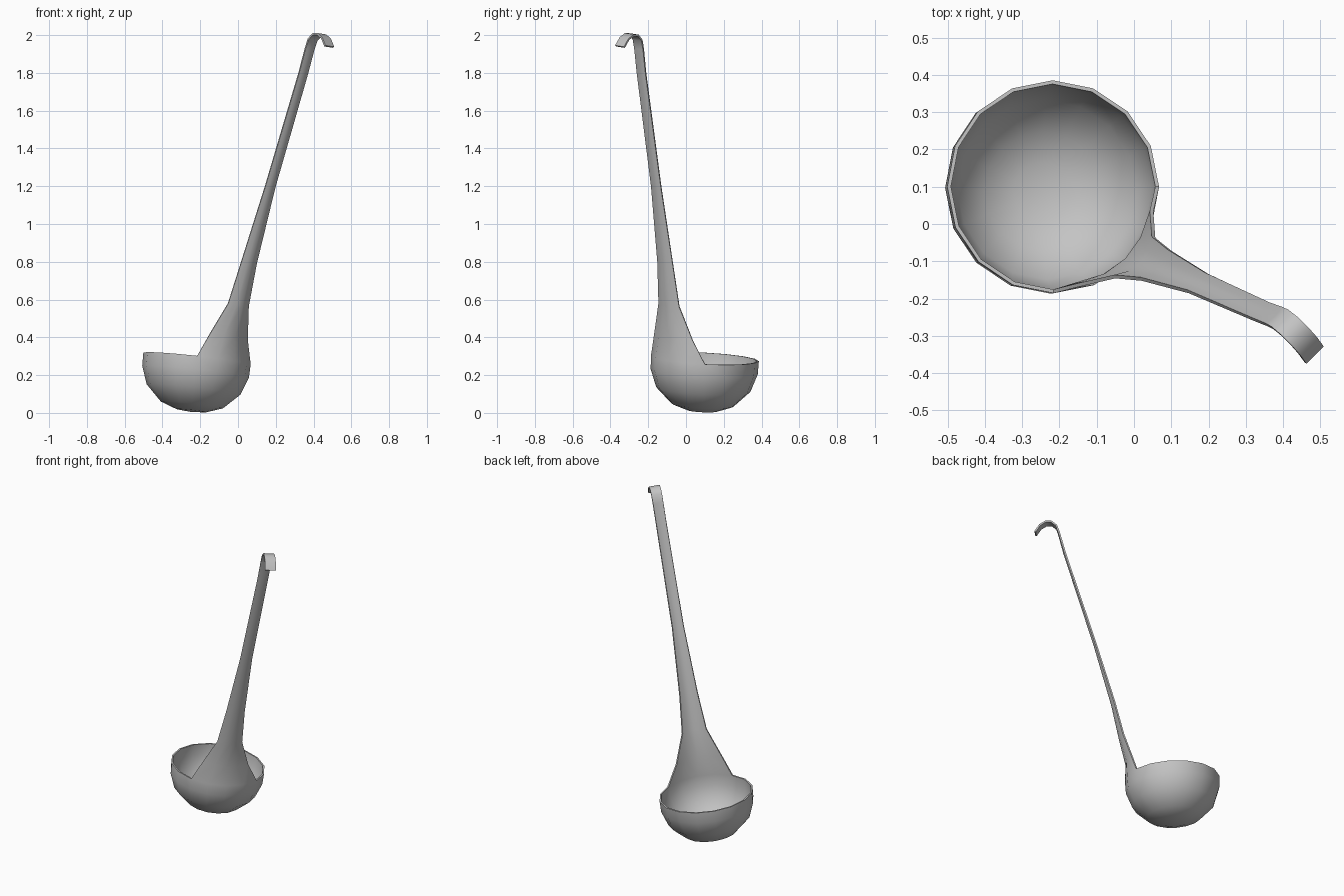
import bpy, bmesh, math
from mathutils import Vector

cube = bpy.data.objects.get("Cube")
if cube:
    bpy.data.objects.remove(cube, do_unlink=True)

# Tilted frame: up is the bowl axis, out points to the handle, side spans it
centre = Vector((-0.217, 0.10, 0.288))
up = Vector((0.11, 0.05, 1)).normalized()
out = Vector((0.7, -0.7, -0.0416)).normalized()
side = up.cross(out)

SEGMENTS = 16
BOWL_PROFILE = [(0.286, 0), (0.284, 0.07), (0.25, 0.165),
                (0.165, 0.248), (0.08, 0.278)]  # radius, depth
# Handle rows: edge distance out, height, half width, bulge of the middle
HANDLE_ROWS = [
    (0.233, 0.123, 0.143, 0.045), (0.279, 0.296, 0.077, 0.03),
    (0.324, 0.525, 0.057, 0.02), (0.42, 0.933, 0.037, 0.011),
    (0.574, 1.544, 0.033, 0.006), (0.602, 1.675, 0.033, 0.004),
    (0.616, 1.722, 0.033, 0.002), (0.643, 1.747, 0.033, 0),
    (0.675, 1.749, 0.033, 0), (0.708, 1.731, 0.033, 0),
    (0.738, 1.69, 0.033, 0)]

bm = bmesh.new()


def point(d, w, h):
    return bm.verts.new(centre + out * d + side * w + up * h)


# Bowl: rings from the rim down to the lowest point
rings = []
for radius, depth in BOWL_PROFILE:
    angles = [math.tau * i / SEGMENTS for i in range(SEGMENTS)]
    rings.append([point(radius * math.cos(a), radius * math.sin(a), -depth)
                  for a in angles])
bottom = point(0, 0, -0.285)
for i in range(SEGMENTS):
    j = (i + 1) % SEGMENTS
    for top, low in zip(rings, rings[1:]):
        bm.faces.new((top[i], low[i], low[j], top[j]))
    bm.faces.new((rings[-1][i], bottom, rings[-1][j]))

# Handle: a curved strip growing from the rim, ending in a hook
last = [rings[0][i] for i in range(-2, 3)]
for d, h, half, bulge in HANDLE_ROWS:
    row = [point(d + bulge * (1 - t * t), half * t - 0.013, h)
           for t in (-1, -0.5, 0, 0.5, 1)]
    for k in range(4):
        bm.faces.new((last[k], last[k + 1], row[k + 1], row[k]))
    last = row
bmesh.ops.recalc_face_normals(bm, faces=bm.faces)

# Make sure the outside of the bowl faces outward
bm.normal_update()
if bottom.normal.z > 0:
    bmesh.ops.reverse_faces(bm, faces=bm.faces)

mesh = bpy.data.meshes.new("ladle")
bm.to_mesh(mesh)
bm.free()
ladle = bpy.data.objects.new("ladle", mesh)
bpy.context.collection.objects.link(ladle)

# Sheet metal thickness
solid = ladle.modifiers.new("thickness", "SOLIDIFY")
solid.thickness = 0.01
solid.offset = -1

metal = bpy.data.materials.new("grey_metal")
metal.use_nodes = True
grey = (0.55, 0.55, 0.55, 1)
metal.diffuse_color = grey
metal.node_tree.nodes["Principled BSDF"].inputs["Base Color"].default_value = grey
mesh.materials.append(metal)

bpy.ops.object.select_all(action="DESELECT")
ladle.select_set(True)
bpy.context.view_layer.objects.active = ladle
bpy.ops.object.modifier_apply(modifier="thickness")
bpy.ops.object.shade_smooth_by_angle(angle=math.radians(50))
